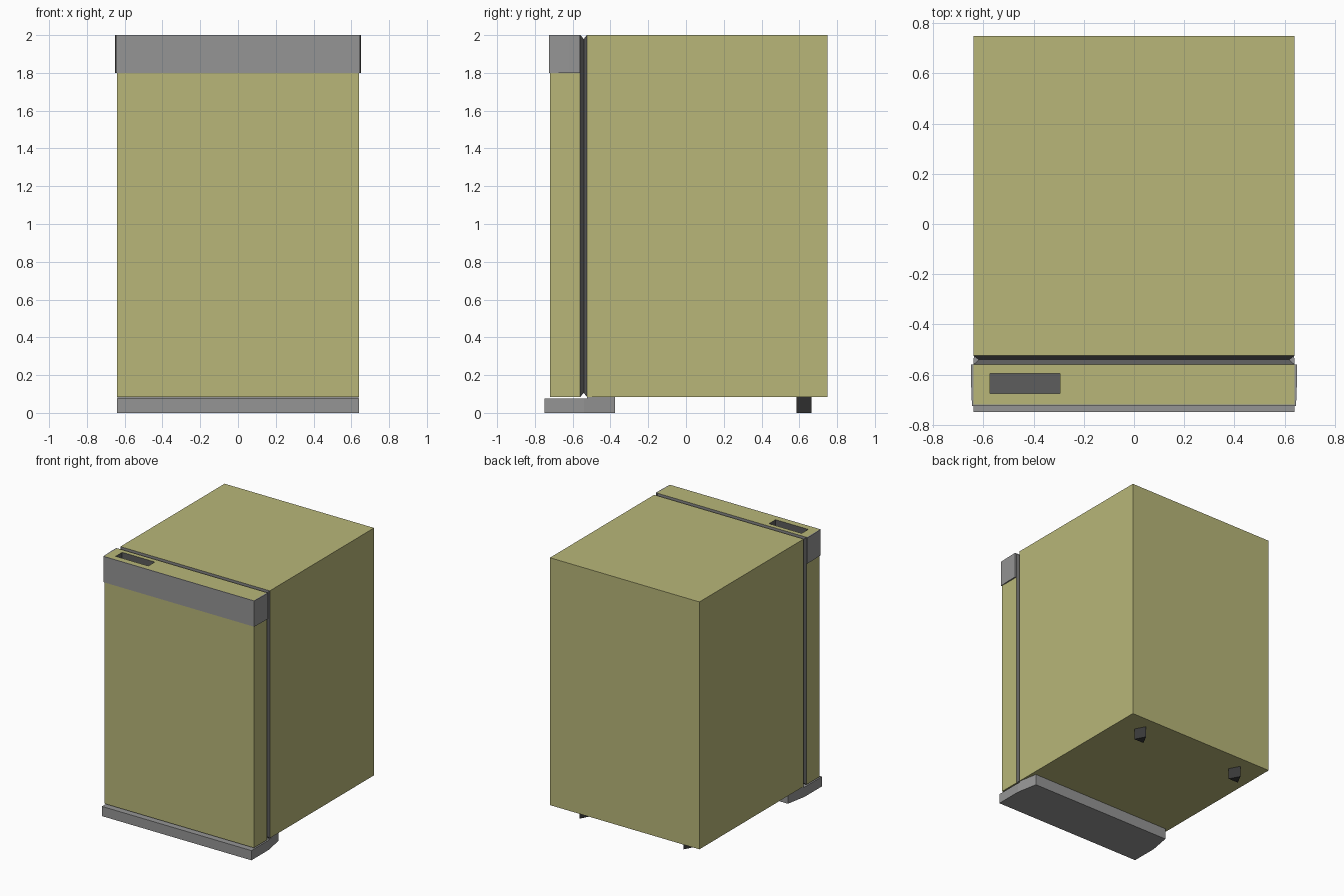
import bpy, bmesh

if "Cube" in bpy.data.objects:
    bpy.data.objects.remove(bpy.data.objects["Cube"])


def material(name, r, g, b):
    m = bpy.data.materials.new(name)
    m.diffuse_color = (r, g, b, 1)
    m.use_nodes = True
    m.node_tree.nodes["Principled BSDF"].inputs["Base Color"].default_value = m.diffuse_color
    return m


OLIVE = material("olive_enamel", 0.48, 0.47, 0.19)
GREY = material("grey_trim", 0.30, 0.30, 0.30)
DARK = material("dark_grey", 0.11, 0.11, 0.11)
BLACK = material("foot_rubber", 0.04, 0.04, 0.04)


def loft(name, rings, mat):
    """Solid skinned through matching closed rings of points."""
    bm = bmesh.new()
    loops = [[bm.verts.new(p) for p in ring] for ring in rings]
    n = len(loops[0])
    for a, b in zip(loops, loops[1:]):
        for i in range(n):
            j = (i + 1) % n
            bm.faces.new((a[i], a[j], b[j], b[i]))
    bm.faces.new(loops[0])
    bm.faces.new(loops[-1])
    bmesh.ops.recalc_face_normals(bm, faces=bm.faces)
    mesh = bpy.data.meshes.new(name)
    bm.to_mesh(mesh)
    bm.free()
    mesh.materials.append(mat)
    ob = bpy.data.objects.new(name, mesh)
    bpy.context.collection.objects.link(ob)
    return ob


def prism(name, outline, z0, z1, mat):
    return loft(name, [[(x, y, z) for x, y in outline] for z in (z0, z1)], mat)


def box(name, x0, x1, y0, y1, z0, z1, mat):
    return prism(name, [(x0, y0), (x1, y0), (x1, y1), (x0, y1)], z0, z1, mat)


def mirrored(half):
    """Close a half outline by reflecting it across x = 0."""
    return half + [(-x, y) for x, y in reversed(half)]


W, BOTTOM, TOP = 0.64, 0.085, 2.0
DOOR_BACK, BODY_FRONT = -0.56, -0.525

# Cabinet and door
box("cabinet", -W, W, BODY_FRONT, 0.75, BOTTOM, TOP, OLIVE)
door = box("door", -W, W, -0.72, DOOR_BACK, BOTTOM, TOP, OLIVE)

# Grip recess sunk into the top of the door
cutter = box("grip_cutter", -0.575, -0.295, -0.675, -0.595, 1.9, 2.1, DARK)
cutter.hide_render = True
cutter.hide_viewport = True
cut = door.modifiers.new("grip_recess", "BOOLEAN")
cut.operation = "DIFFERENCE"
cut.solver = "EXACT"
cut.material_mode = "TRANSFER"
cut.object = cutter

# Door seal: V-shaped groove running all the way round
seal = []
for y, d in ((DOOR_BACK, 0), (-0.541, 0.02), (BODY_FRONT, 0)):
    x, lo, hi = W - d, BOTTOM + d, TOP - d
    seal.append([(-x, y, lo), (x, y, lo), (x, y, hi), (-x, y, hi)])
loft("door_seal", seal, DARK)

# Trim band wrapped round the front and sides of the door top
prism("door_top_trim", mirrored([
    (W, DOOR_BACK), (0.65, DOOR_BACK), (0.65, -0.62), (0.646, -0.725)])
    + [(-W, -0.72), (W, -0.72)], 1.8, TOP, GREY)

# Front plinth with tapered rear corners, stepped up to meet the cabinet
prism("front_plinth", mirrored([(W, -0.75), (W, -0.54), (0.61, -0.375)]),
      0, 0.075, GREY)
prism("plinth_mount", mirrored([(0.637, -0.525), (0.61, -0.375)]),
      0.075, BOTTOM, GREY)

# Triangular rear feet
for side, x in (("left", -0.445), ("right", 0.445)):
    prism("rear_foot_" + side,
          [(x - 0.043, 0.585), (x + 0.043, 0.585), (x, 0.665)],
          0, BOTTOM, BLACK)
